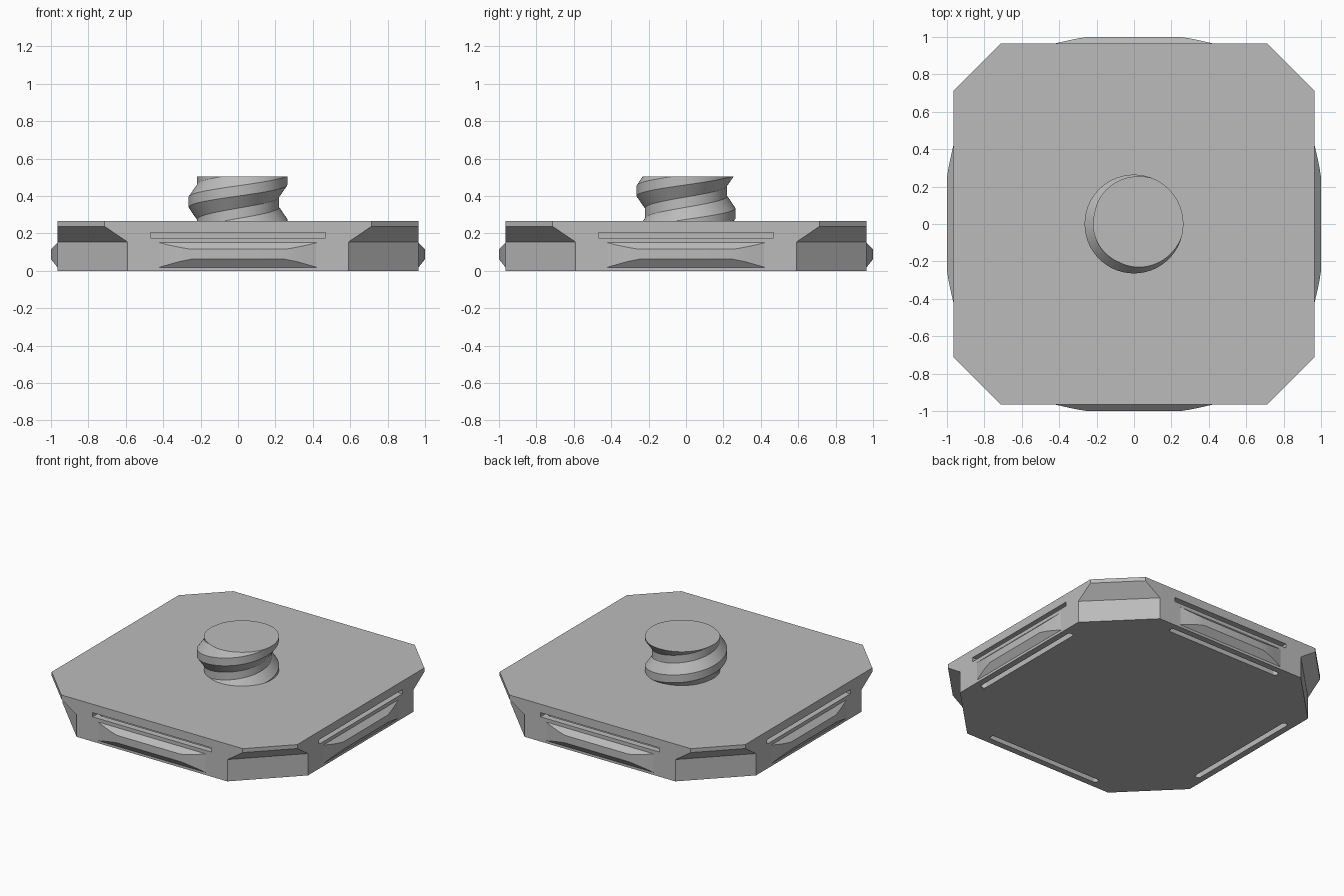
import bpy, bmesh, math
from mathutils import Matrix, Vector

if "Cube" in bpy.data.objects:
    bpy.data.objects.remove(bpy.data.objects["Cube"])

grey = bpy.data.materials.new("plain grey")
grey.diffuse_color = (0.5, 0.5, 0.5, 1)
grey.use_nodes = True
grey.node_tree.nodes["Principled BSDF"].inputs["Base Color"].default_value = grey.diffuse_color


def make_object(name, bm):
    bmesh.ops.recalc_face_normals(bm, faces=bm.faces)
    mesh = bpy.data.meshes.new(name)
    bm.to_mesh(mesh)
    bm.free()
    mesh.materials.append(grey)
    obj = bpy.data.objects.new(name, mesh)
    bpy.context.collection.objects.link(obj)
    return obj


def loft(bm, rings):
    """Skin a list of equal-length closed rings and cap both ends."""
    vs = [[bm.verts.new(p) for p in ring] for ring in rings]
    n = len(vs[0])
    for a, b in zip(vs, vs[1:]):
        for i in range(n):
            bm.faces.new((a[i], a[(i + 1) % n], b[(i + 1) % n], b[i]))
    bm.faces.new(vs[0])
    bm.faces.new(vs[-1])


def smooth(obj, degrees):
    bpy.ops.object.select_all(action='DESELECT')
    bpy.context.view_layer.objects.active = obj
    obj.select_set(True)
    bpy.ops.object.shade_smooth_by_angle(angle=math.radians(degrees))


# Base plate: octagon whose corner cuts get smaller towards the top
H = 0.965


def octagon(c, z):
    pts = []
    for k in range(4):
        rot = Matrix.Rotation(k * math.pi / 2, 3, 'Z')
        pts += [rot @ Vector((-c, -H, z)), rot @ Vector((c, -H, z))]
    return pts


bm = bmesh.new()
loft(bm, [octagon(0.592, 0), octagon(0.592, 0.155), octagon(0.713, 0.237), octagon(0.713, 0.265)])
base = make_object("base_plate", bm)


# Spring slots: a slit in each side wall, joined to a round-ended slot from below
def slit_rings():
    return [[(x, y, z) for x, y in ((-0.467, -1.1), (0.467, -1.1), (0.467, -0.88), (-0.467, -0.88))]
            for z in (0.175, 0.205)]


def slot_rings():
    r, half, yc = 0.02, 0.43, -0.9
    outline = []
    for side in (1, -1):
        for i in range(9):
            a = -math.pi / 2 + math.pi * i / 8
            outline.append((side * (half + r * math.cos(a)), yc + side * r * math.sin(a)))
    return [[(x, y, z) for x, y in outline] for z in (-0.1, 0.19)]


for k in range(4):
    for rings in (slit_rings(), slot_rings()):
        bm = bmesh.new()
        loft(bm, rings)
        bm.transform(Matrix.Rotation(k * math.pi / 2, 4, 'Z'))
        cutter = make_object("slot_cutter", bm)
        cutter.hide_render = True
        mod = base.modifiers.new("slot", 'BOOLEAN')
        mod.operation, mod.solver, mod.object = 'DIFFERENCE', 'EXACT', cutter
        bpy.context.view_layer.objects.active = base
        bpy.ops.object.modifier_apply(modifier=mod.name)
        bpy.data.objects.remove(cutter)

# Snap ridges: chamfered bumps that fade into the wall at both ends
for k in range(4):
    bm = bmesh.new()
    half = [(0.25, 0.035), (0.30, 0.027), (0.34, 0.019), (0.38, 0.010), (0.42, 0.0005)]
    stations = [(-x, p) for x, p in reversed(half)] + half
    loft(bm, [[(x, -H + 0.01, 0.018), (x, -H, 0.018), (x, -H - p, 0.018 + 1.25 * p),
               (x, -H - p, 0.15 - p), (x, -H, 0.15), (x, -H + 0.01, 0.15)] for x, p in stations])
    bm.transform(Matrix.Rotation(k * math.pi / 2, 4, 'Z'))
    smooth(make_object("snap_ridge", bm), 20)

# Threaded stud: right-handed helix with flat crests and roots, trimmed at both ends
PITCH, SEG, ROOT, CREST = 0.24, 72, 0.219, 0.264
profile = [(-0.0275, CREST), (0.0275, CREST), (0.0925, ROOT), (0.1475, ROOT)]
bm = bmesh.new()
columns = []
for j in range(SEG + 1):
    a = 2 * math.pi * j / SEG
    columns.append([bm.verts.new((r * math.cos(a), r * math.sin(a), 0.247 + PITCH * (j / SEG + turn) + dz))
                    for turn in range(-3, 3) for dz, r in profile])
for a, b in zip(columns, columns[1:]):
    for i in range(len(a) - 1):
        bm.faces.new((a[i], b[i], b[i + 1], a[i + 1]))
bmesh.ops.remove_doubles(bm, verts=bm.verts, dist=0.0005)
for z, normal in ((0.505, (0, 0, 1)), (0.262, (0, 0, -1))):
    cut = bmesh.ops.bisect_plane(bm, geom=bm.verts[:] + bm.edges[:] + bm.faces[:], dist=1e-5,
                                 plane_co=(0, 0, z), plane_no=normal, clear_outer=True)
    rim = [e for e in cut["geom_cut"] if isinstance(e, bmesh.types.BMEdge)]
    bmesh.ops.edgeloop_fill(bm, edges=rim)
smooth(make_object("threaded_stud", bm), 20)
